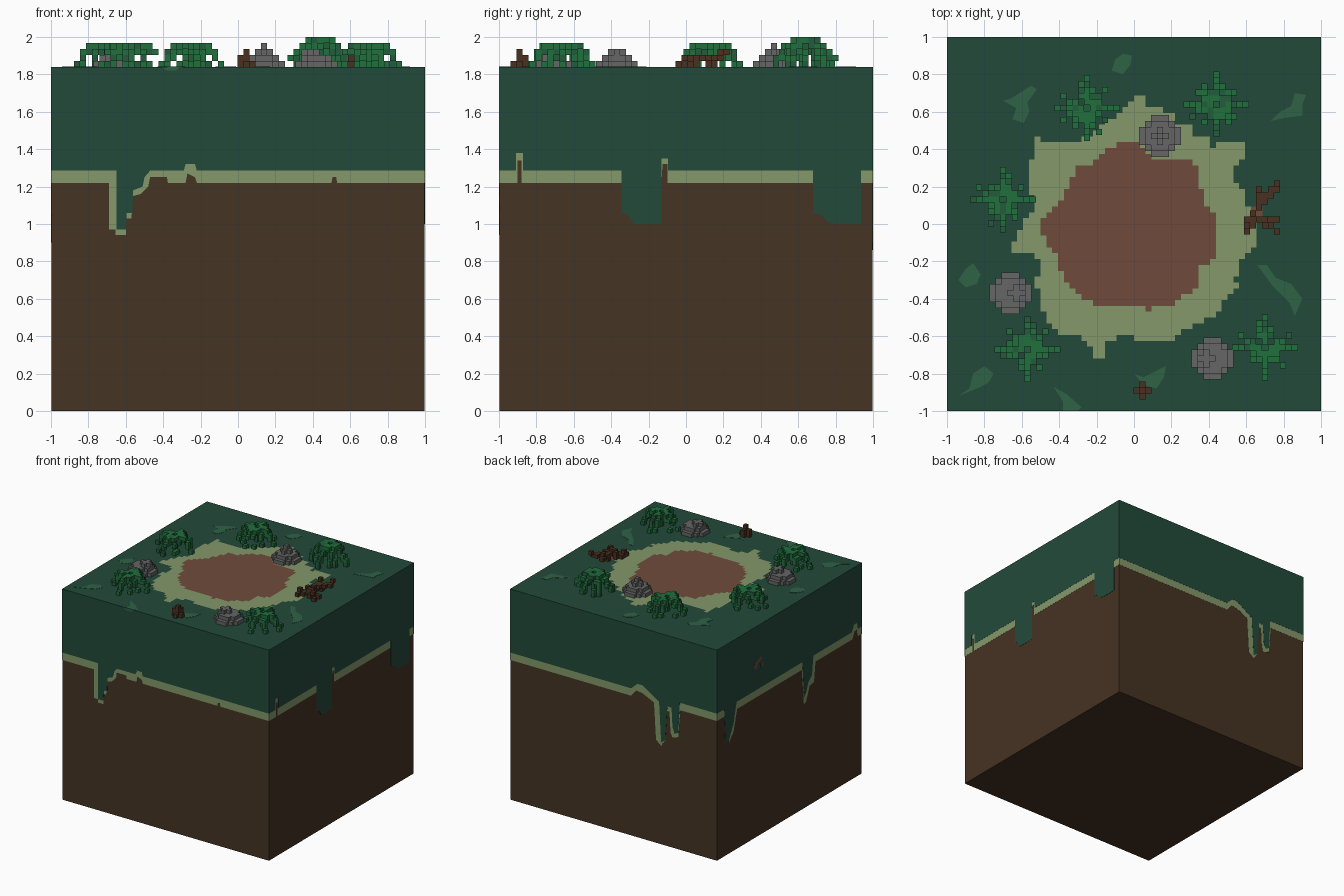
import bpy, bmesh, math, random

random.seed(4)
if "Cube" in bpy.data.objects:
    bpy.data.objects.remove(bpy.data.objects["Cube"], do_unlink=True)

TOP, CELL = 1.84, 0.032


def material(name, *rgb):
    lin = [(c / 255 / 12.92) if c < 11 else ((c / 255 + 0.055) / 1.055) ** 2.4 for c in rgb] + [1]
    m = bpy.data.materials.new(name)
    m.use_nodes = True
    m.diffuse_color = lin
    m.node_tree.nodes["Principled BSDF"].inputs["Base Color"].default_value = lin
    return m


GRASS = material("dark grass", 34, 74, 58)
MOSS = material("moss patch", 46, 98, 69)
EDGE = material("pale grass", 131, 152, 106)
SOIL = material("red soil", 110, 75, 59)
EARTH = material("brown earth", 69, 51, 35)
LEAF = material("leaf green", 32, 112, 61)
LEAF_DARK = material("shaded leaf", 36, 92, 60)
STONE = material("grey stone", 102, 102, 102)
WOOD = material("dark wood", 74, 48, 32)


def finish(name, bm, mats, fix=True):
    if fix:
        bmesh.ops.recalc_face_normals(bm, faces=bm.faces)
    me = bpy.data.meshes.new(name)
    bm.to_mesh(me)
    bm.free()
    for m in mats:
        me.materials.append(m)
    ob = bpy.data.objects.new(name, me)
    bpy.context.collection.objects.link(ob)
    return ob


def plate(name, outlines, place, depth, mat):
    """Thin plates from 2D outlines; place(u, v, d) maps to space, d = depth below the face."""
    bm = bmesh.new()
    for pts in outlines:
        front = [bm.verts.new(place(u, v, 0)) for u, v in pts]
        back = [bm.verts.new(place(u, v, depth)) for u, v in pts]
        bm.faces.new(front)
        bm.faces.new(back[::-1])
        for i in range(len(pts)):
            j = (i + 1) % len(pts)
            bm.faces.new((front[j], front[i], back[i], back[j]))
    return finish(name, bm, [mat])


def inside(x, y, poly):
    hit = False
    for (x1, y1), (x2, y2) in zip(poly, poly[1:] + poly[:1]):
        if (y1 > y) != (y2 > y) and x < (x2 - x1) * (y - y1) / (y2 - y1) + x1:
            hit = not hit
    return hit


# Earth block
bm = bmesh.new()
bmesh.ops.create_cube(bm, size=1)
for v in bm.verts:
    v.co = (v.co.x * 1.996, v.co.y * 1.996, (v.co.z + 0.5) * (TOP - 0.003))
finish("earth_block", bm, [EARTH])

# Ground sheet: stepped clearing painted cell by cell
clearing = [(-.08, .44), (.01, .44), (.04, .41), (.1, .36), (.16, .34), (.29, .34), (.33, .3), (.33, .2),
            (.39, .18), (.39, .08), (.43, .04), (.43, -.1), (.42, -.19), (.36, -.22), (.35, -.3), (.31, -.36),
            (.22, -.42), (.12, -.44), (.1, -.46), (.03, -.44), (-.25, -.42), (-.31, -.37), (-.36, -.32),
            (-.4, -.22), (-.43, -.14), (-.5, -.06), (-.5, .03), (-.43, .08), (-.38, .14), (-.35, .22),
            (-.3, .3), (-.2, .34), (-.14, .4)]
ring = [(0, .69), (.06, .69), (.08, .62), (.2, .6), (.22, .54), (.3, .52), (.32, .48), (.4, .47), (.42, .42),
        (.48, .44), (.58, .44), (.58, .36), (.54, .31), (.55, .2), (.6, .17), (.6, .12), (.66, 0), (.64, -.12),
        (.58, -.17), (.54, -.3), (.56, -.35), (.5, -.38), (.46, -.46), (.38, -.52), (.28, -.56), (.2, -.62),
        (0, -.62), (-.02, -.58), (-.1, -.62), (-.16, -.65), (-.16, -.72), (-.22, -.72), (-.23, -.65),
        (-.3, -.6), (-.4, -.58), (-.45, -.52), (-.5, -.46), (-.5, -.36), (-.53, -.3), (-.5, -.25),
        (-.53, -.15), (-.66, -.15), (-.62, -.06), (-.58, .02), (-.53, .1), (-.56, .2), (-.56, .3),
        (-.54, .38), (-.54, .46), (-.49, .46), (-.48, .43), (-.36, .43), (-.25, .46), (-.16, .54), (-.1, .58),
        (-.03, .62)]
bm = bmesh.new()
bmesh.ops.create_grid(bm, x_segments=64, y_segments=64, size=1)
for f in bm.faces:
    c = f.calc_center_median()
    spot = .61 < c.x < .69 and .02 < c.y < .1
    f.material_index = 2 if spot or inside(c.x, c.y, clearing) else 1 if inside(c.x, c.y, ring) else 0
for v in bm.verts:
    v.co.z = TOP
finish("ground", bm, [GRASS, EDGE, SOIL], fix=False)

# Moss patches
patches = [
    [(-.7, .66), (-.66, .67), (-.55, .74), (-.52, .72), (-.57, .65), (-.56, .6), (-.59, .54), (-.65, .56), (-.63, .62)],
    [(-.12, .82), (-.1, .88), (-.06, .91), (-.01, .9), (-.02, .85), (-.06, .8)],
    [(.73, .55), (.78, .6), (.84, .63), (.86, .7), (.92, .69), (.9, .64), (.9, .58), (.82, .57)],
    [(-.94, -.3), (-.9, -.24), (-.86, -.21), (-.82, -.27), (-.84, -.32), (-.9, -.34)],
    [(.66, -.22), (.71, -.22), (.76, -.29), (.84, -.32), (.9, -.4), (.86, -.49), (.83, -.42), (.74, -.33)],
    [(0, -.8), (.05, -.82), (.17, -.76), (.16, -.82), (.12, -.88), (.05, -.86)],
    [(-.94, -.92), (-.88, -.88), (-.86, -.8), (-.8, -.76), (-.75, -.8), (-.78, -.85), (-.84, -.88)],
    [(-.43, -.87), (-.36, -.91), (-.28, -.98), (-.3, -1), (-.38, -1), (-.38, -.95)]]
plate("moss_patches", patches, lambda u, v, d: (u, v, TOP + .002 - d), .002, MOSS)

# Grass hanging over the four sides, with a pale lower edge
SIDES = {"front": lambda u, v, o: (u, -o, v), "right": lambda u, v, o: (o, u, v),
         "back": lambda u, v, o: (u, o, v), "left": lambda u, v, o: (-o, u, v)}


def overhang(side, pale, grass):
    put = SIDES[side]
    for name, line, out, mat in (("pale_edge_", pale, .999, EDGE), ("grass_overhang_", grass, 1, GRASS)):
        z = line[0][1]
        outline = [(-1, TOP), (-1, z)] + line[1:] + [(1, z), (1, TOP)]
        plate(name + side, [outline], lambda u, v, d: put(u, v, out - d), out - .9975, mat)


P, G = 1.22, 1.285
overhang("front",
         [(-1, P), (-.69, P), (-.69, .97), (-.655, .97), (-.655, .94), (-.6, .94), (-.6, 1.03), (-.57, 1.03),
          (-.56, 1.15), (-.52, 1.16), (-.48, 1.2), (-.47, 1.25), (-.38, 1.25), (-.375, P), (-.28, P), (-.27, 1.27),
          (-.23, 1.25), (-.22, P), (.5, P), (.505, 1.25), (.525, 1.25), (.53, P)],
         [(-1, G), (-.65, G), (-.65, .97), (-.6, .97), (-.595, 1.06), (-.565, 1.06), (-.56, 1.18), (-.51, 1.2),
          (-.5, 1.25), (-.47, G), (-.29, G), (-.28, 1.32), (-.23, 1.32), (-.22, G)])
overhang("right",
         [(-1, P), (-.9, P), (-.9, 1.34), (-.88, 1.34), (-.88, P), (-.345, P), (-.33, 1.1), (-.14, 1.1), (-.125, 1.32),
          (-.1, 1.32), (-.1, P), (.68, P), (.7, 1.1), (.91, 1.1), (.93, P)],
         [(-1, G), (-.908, G), (-.908, 1.38), (-.872, 1.38), (-.872, G), (-.345, G), (-.345, 1.06), (-.31, 1.05),
          (-.28, 1), (-.13, 1), (-.13, 1.35), (-.095, 1.35), (-.095, G), (.68, G), (.68, 1.06), (.72, 1.05),
          (.76, 1.01), (.8, 1), (.935, 1), (.935, G)])
overhang("back",
         [(-1, P), (-.645, P), (-.625, .98), (-.57, .96), (-.55, 1), (-.54, 1.18), (-.505, 1.18), (-.5, .92),
          (-.46, .86), (-.41, .9), (-.39, P), (-.28, 1.27), (-.22, 1.28), (-.17, P)],
         [(-1, G), (-.64, G), (-.625, 1.02), (-.59, 1), (-.57, 1.05), (-.56, 1.22), (-.52, 1.22), (-.5, .92),
          (-.46, .89), (-.44, 1.24), (-.36, 1.29), (-.28, 1.34), (-.23, 1.34), (-.17, G)])
overhang("left",
         [(-1, P), (-.94, P), (-.93, 1.28), (-.9, 1.28), (-.87, P), (-.36, P), (-.34, 1.05), (-.28, 1.04), (-.23, .92),
          (-.2, .9), (-.17, P), (.72, P), (.77, 1.04), (.83, .97), (.9, P)],
         [(-1, G), (-.95, G), (-.93, 1.34), (-.89, 1.34), (-.86, G), (-.33, G), (-.31, 1.12), (-.26, 1.08),
          (-.23, 1), (-.2, .97), (-.18, G), (.73, G), (.77, 1.12), (.83, 1), (.88, .97), (.9, G)])

# Small painted marks near the edges
plate("front_moss_mark", [[(-.41, TOP), (-.38, 1.82), (-.33, 1.82), (-.31, TOP)]],
      lambda u, v, d: (u, -1.001 + d, v), .001, MOSS)
plate("left_soil_marks", [[(.5, 1.5), (.47, 1.53), (.4, 1.56), (.38, 1.53), (.43, 1.51), (.46, 1.46)],
                          [(.39, 1.49), (.36, 1.5), (.36, 1.46), (.39, 1.45)]],
      lambda u, v, d: (-1.001 + d, u, v), .001, SOIL)

# Voxel builder: cells maps (i, j, k) to a material slot, only outer faces are made
AXES = [(a, s) for a in range(3) for s in (-1, 1)]


def voxels(name, x, y, cells, mats):
    bm = bmesh.new()
    for cell, slot in cells.items():
        for a, s in AXES:
            near = list(cell)
            near[a] += s
            if tuple(near) in cells:
                continue
            b, c = (a + 1) % 3, (a + 2) % 3
            ring4 = []
            for p, q in ((-.5, -.5), (.5, -.5), (.5, .5), (-.5, .5))[::s]:
                o = [cell[0], cell[1], cell[2] + .5]
                o[a] += s * .5
                o[b] += p
                o[c] += q
                ring4.append(bm.verts.new((x + o[0] * CELL, y + o[1] * CELL, TOP + o[2] * CELL)))
            bm.faces.new(ring4).material_index = slot
    bmesh.ops.remove_doubles(bm, verts=bm.verts, dist=1e-4)
    return finish(name, bm, mats, fix=False)


# Bushes: arching fronds that rise from the middle and droop outward
def bush(name, x, y, tall):
    cells = {}
    for k in range(12):
        ang = k * math.pi / 6 + (random.uniform(-.2, .2) if k % 3 else 0)
        n = 5 if k % 3 == 0 else random.choice((3, 4, 4))
        for t in range(n + 1):
            h = round((tall - 1) * math.sin(math.pi * (.25 + .7 * t / n)))
            i, j = round(math.cos(ang) * t), round(math.sin(ang) * t)
            cells[i, j, h] = 0 if random.random() < .8 else 1
            if h and random.random() < .6:
                cells[i, j, h - 1] = 0 if random.random() < .6 else 1
    for k in range(tall - 1):
        cells[0, 0, k] = 1
    voxels(name, x, y, cells, [LEAF, LEAF_DARK])


for i, (x, y, tall) in enumerate([(-.25, .62, 4), (.44, .64, 5), (-.7, .13, 4), (-.57, -.67, 4), (.7, -.66, 4)]):
    bush(f"bush_{i + 1}", x, y, tall)


# Rocks: stepped layers that shrink upward
def rock(name, x, y, radii, lean):
    cells = {}
    for k, r in enumerate(radii):
        for i in range(-r, r + 1):
            for j in range(-r, r + 1):
                if abs(i) + abs(j) <= max(r * 1.5, 1):
                    cells[i + (lean if k > 1 else 0), j, k] = 0
    voxels(name, x, y, cells, [STONE])


rock("rock_back", .14, .47, (3, 2, 1, 0), 0)
rock("rock_left", -.66, -.37, (3, 2, 1), 1)
rock("rock_front", .42, -.72, (3, 2, 1), -1)

# Fallen branch and twig
branch = [(0, 0, 0), (0, 1, 0), (0, 1, 1), (0, 2, 0), (1, 1, 0), (1, 2, 0), (1, 3, 1), (1, 3, 0), (2, 2, 1), (2, 2, 0),
          (3, 1, 0), (3, 2, 1), (4, 1, 1), (4, 2, 0), (5, 0, 0), (5, 2, 0), (2, 4, 1), (2, 5, 0), (3, 5, 1), (3, 6, 0),
          (4, 6, 1), (4, 7, 1), (5, 7, 1), (5, 8, 2), (2, 6, 1), (2, 7, 2), (2, 5, 1), (3, 6, 1)]
voxels("fallen_branch", .605, -.04, {c: 0 for c in branch}, [WOOD])
twig = [(0, 0, 0), (0, 0, 1), (0, 0, 2), (1, 0, 0), (-1, 0, 0), (0, 1, 0), (0, -1, 0), (0, 1, 1), (-1, 0, 1)]
voxels("twig", .045, -.89, {c: 0 for c in twig}, [WOOD])
